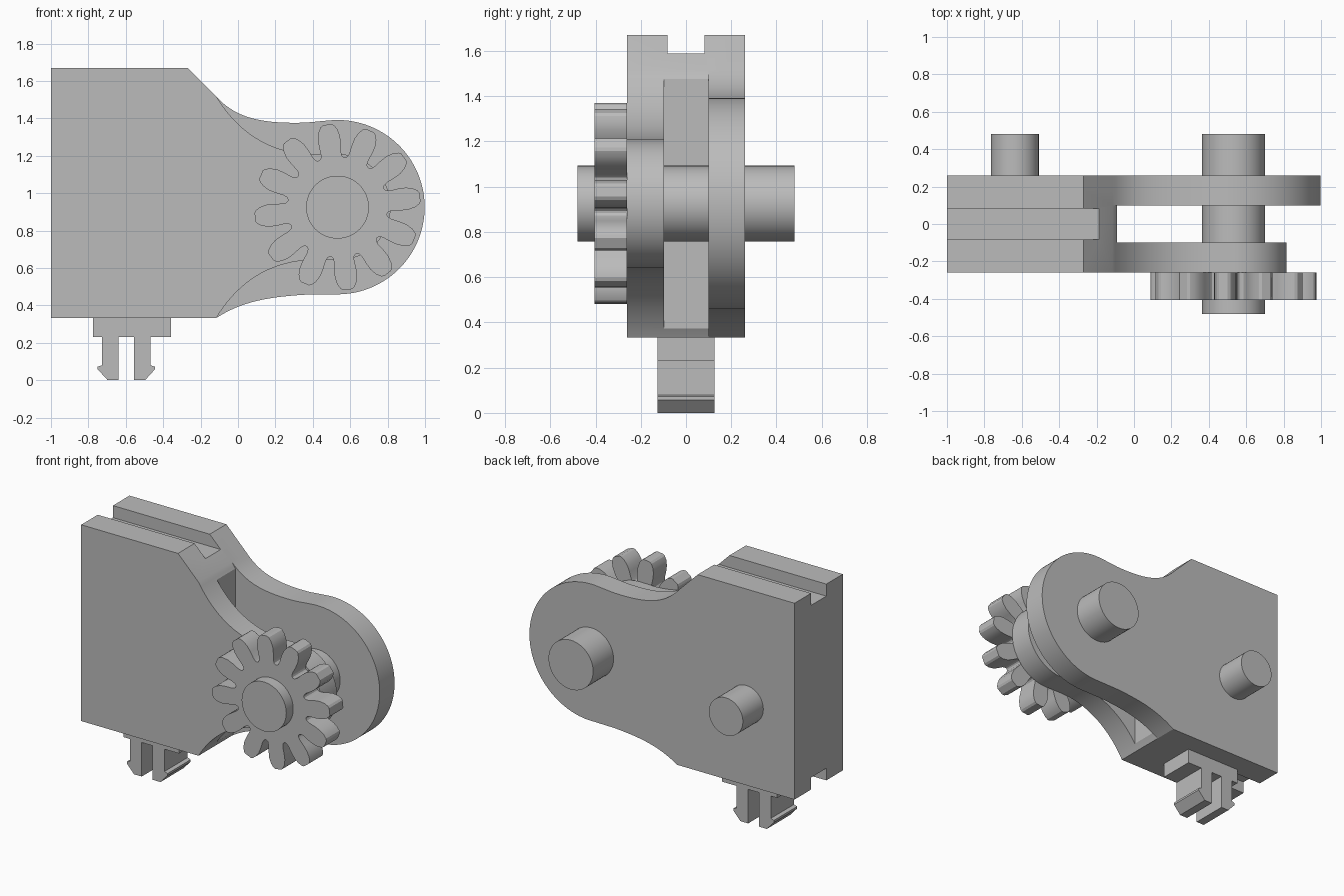
import bpy, bmesh, math
from mathutils import Vector
from mathutils.geometry import interpolate_bezier

cube = bpy.data.objects.get("Cube")
if cube:
    bpy.data.objects.remove(cube, do_unlink=True)

grey = bpy.data.materials.new("plain grey")
grey.use_nodes = True
grey.diffuse_color = (0.5, 0.5, 0.5, 1)
grey.node_tree.nodes["Principled BSDF"].inputs["Base Color"].default_value = (0.5, 0.5, 0.5, 1)

HUB_X, HUB_Z = 0.532, 0.925
HALF = 0.26          # half thickness of the housing
END = 0.48           # how far the pins reach


def prism(name, outline, y0, y1):
    """Extrude an x-z outline from y0 to y1."""
    bm = bmesh.new()
    face = bm.faces.new([bm.verts.new((x, y0, z)) for x, z in outline])
    new = bmesh.ops.extrude_face_region(bm, geom=[face])["geom"]
    bmesh.ops.translate(bm, vec=(0, y1 - y0, 0),
                        verts=[v for v in new if isinstance(v, bmesh.types.BMVert)])
    bmesh.ops.recalc_face_normals(bm, faces=bm.faces)
    mesh = bpy.data.meshes.new(name)
    bm.to_mesh(mesh)
    bm.free()
    mesh.materials.append(grey)
    obj = bpy.data.objects.new(name, mesh)
    bpy.context.collection.objects.link(obj)
    return obj


def box(name, x0, x1, y0, y1, z0, z1):
    return prism(name, [(x0, z0), (x1, z0), (x1, z1), (x0, z1)], y0, y1)


def arc(cx, cz, r, a0, a1, n):
    angles = [math.radians(a0 + (a1 - a0) * i / n) for i in range(n + 1)]
    return [(cx + r * math.cos(a), cz + r * math.sin(a)) for a in angles]


def bezier(*pts):
    a, b, c, d = [Vector((x, z, 0)) for x, z in pts]
    return [(p.x, p.y) for p in interpolate_bezier(a, b, c, d, 20)]


def activate(obj):
    bpy.ops.object.select_all(action='DESELECT')
    obj.select_set(True)
    bpy.context.view_layer.objects.active = obj


def combine(obj, other, operation):
    activate(obj)
    mod = obj.modifiers.new("cut", 'BOOLEAN')
    mod.solver, mod.operation, mod.object = 'EXACT', operation, other
    bpy.ops.object.modifier_apply(modifier=mod.name)
    bpy.data.objects.remove(other, do_unlink=True)


def smooth(obj):
    activate(obj)
    bpy.ops.object.shade_smooth_by_angle(angle=math.radians(25))


# Housing: a chamfered block flowing into a small front arm and a large back arm
block = [(-1, 0.333), (-1, 1.67), (-0.27, 1.67)]
neck = [(-0.115, 1.515), (-0.02, 1.36), (0.14, 1.21), (0.41, 1.207)]
front_top = bezier(*neck)
front_low = [(x, 2 * HUB_Z - z) for x, z in reversed(front_top)]
front_low[-1] = (-0.115, 0.333)
front = block + front_top + arc(HUB_X, HUB_Z, 0.284, 90, -90, 40) + front_low

back_top = bezier((-0.115, 1.515), (-0.01, 1.40), (0.13, 1.37), (0.36, 1.377))
back_low = bezier((0.36, 0.457), (0.16, 0.445), (0.02, 0.42), (-0.115, 0.333))
back = block + back_top + arc(HUB_X, HUB_Z, 0.466, 96, -92, 56) + back_low

housing = prism("housing", front, -HALF, 0.18)
combine(housing, prism("back_arm", back, 0.1, HALF), 'UNION')

# Gap between the arms, and the guide grooves above and below
combine(housing, box("gap", -0.09, 1.2, -0.098, 0.1, 0.1, 1.9), 'DIFFERENCE')
combine(housing, box("top_groove", -1.2, 0, -0.082, 0.082, 1.588, 1.9), 'DIFFERENCE')
combine(housing, box("bottom_groove", -1.2, -0.6, -0.082, 0.082, 0.1, 0.415), 'DIFFERENCE')
smooth(housing)

# Axle through both arms, and the locating pin on the back
smooth(prism("axle", arc(HUB_X, HUB_Z, 0.168, 0, 352.5, 47), -END, END))
smooth(prism("back_pin", arc(-0.637, 0.885, 0.128, 0, 351, 39), 0.25, END))

# Gear: one half tooth as (radius, half angle), mirrored and repeated
TEETH = 12
flank = [(0.268, 14), (0.275, 12), (0.295, 10.6), (0.34, 10), (0.38, 9),
         (0.415, 7), (0.437, 4.8), (0.445, 3)]
tooth = [(r, -a) for r, a in flank] + [(r, a) for r, a in reversed(flank)]
gear = []
for i in range(TEETH):
    for r, a in tooth:
        t = math.radians(7 + i * 360 / TEETH + a)
        gear.append((HUB_X + r * math.cos(t), HUB_Z + r * math.sin(t)))
smooth(prism("gear", gear, -0.405, -HALF))

# Snap clip under the housing: base plate and two hooked prongs
CLIP_X, CLIP_Y = -0.597, 0.125
box("clip_base", -0.775, -0.358, -CLIP_Y, CLIP_Y, 0.232, 0.34)
hook = [(0.041, 0), (0.1, 0), (0.153, 0.058), (0.153, 0.072),
        (0.13, 0.08), (0.13, 0.24), (0.041, 0.24)]
for side, name in ((-1, "right_prong"), (1, "left_prong")):
    prism(name, [(CLIP_X + side * x, z) for x, z in hook], -CLIP_Y, CLIP_Y)
